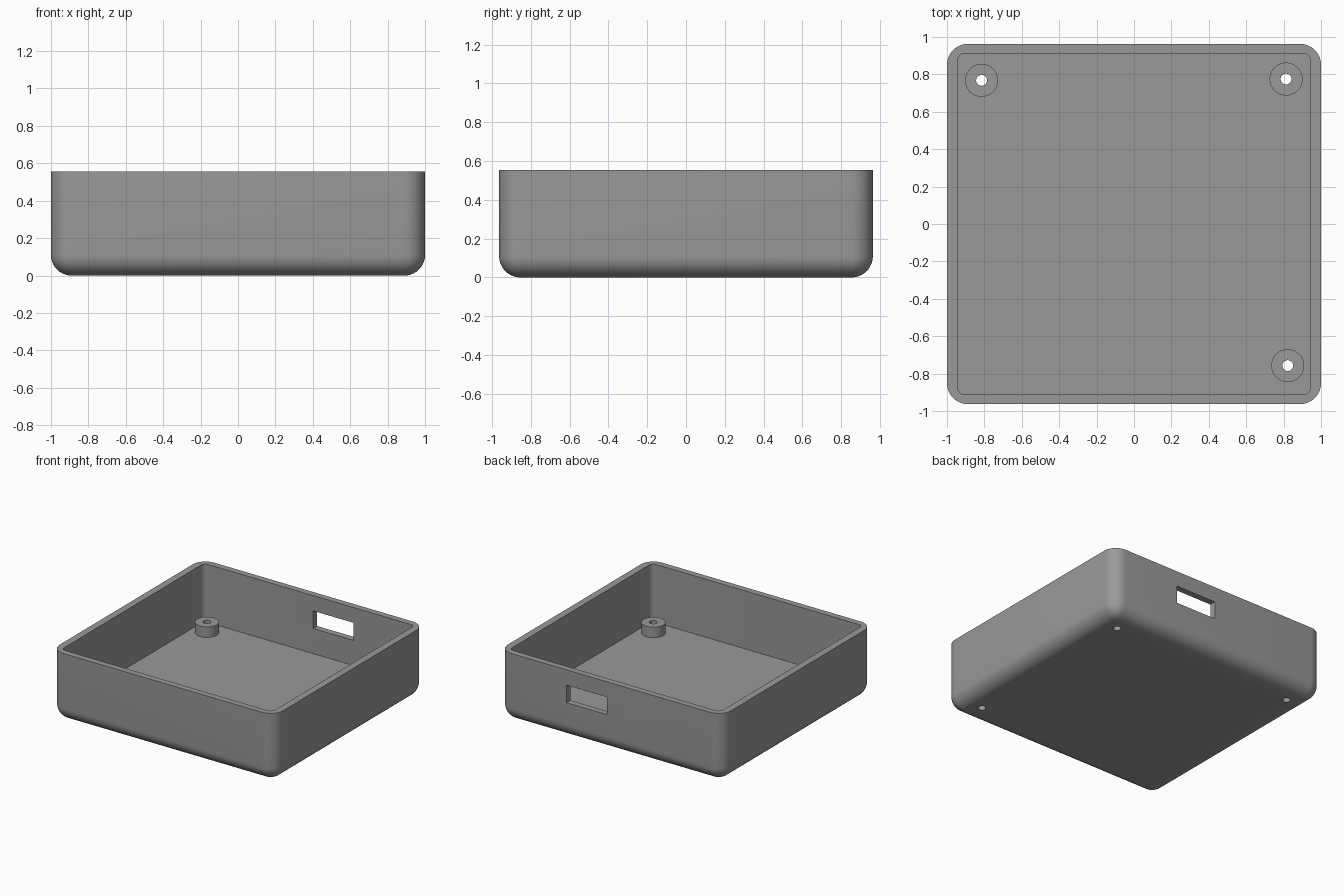
import bpy, bmesh, math

if "Cube" in bpy.data.objects:
    bpy.data.objects.remove(bpy.data.objects["Cube"])

HX, HY, H = 1.0, 0.963, 0.555      # outer half sizes and height
R = 0.112                          # outer corner radius
IX, IY, IR = 0.943, 0.912, 0.04    # cavity half sizes and corner radius
FLOOR, BOSS_TOP = 0.085, 0.17
BOSSES = [(-0.815, 0.768), (0.813, 0.775), (0.822, -0.757)]
BOSS_R, HOLE_R = 0.088, 0.029
SEG = 10

grey = bpy.data.materials.new("plastic grey")
grey.diffuse_color = (0.32, 0.32, 0.32, 1)
grey.use_nodes = True
grey.node_tree.nodes["Principled BSDF"].inputs["Base Color"].default_value = grey.diffuse_color


def rounded_loop(bm, hx, hy, r, z):
    """Ring of vertices around a rounded rectangle."""
    verts = []
    for q, (sx, sy) in enumerate([(1, 1), (-1, 1), (-1, -1), (1, -1)]):
        for i in range(SEG + 1):
            a = math.pi / 2 * (q + i / SEG)
            verts.append(bm.verts.new((sx * (hx - r) + r * math.cos(a),
                                       sy * (hy - r) + r * math.sin(a), z)))
    return verts


def circle_loop(bm, x, y, r, z, n=40):
    return [bm.verts.new((x + r * math.cos(2 * math.pi * i / n),
                          y + r * math.sin(2 * math.pi * i / n), z)) for i in range(n)]


def bridge(bm, loops):
    for a, b in zip(loops, loops[1:]):
        n = len(a)
        for i in range(n):
            j = (i + 1) % n
            bm.faces.new((a[i], a[j], b[j], b[i]))


def finish(bm, name):
    bmesh.ops.recalc_face_normals(bm, faces=bm.faces)
    me = bpy.data.meshes.new(name)
    bm.to_mesh(me)
    bm.free()
    me.materials.append(grey)
    ob = bpy.data.objects.new(name, me)
    bpy.context.collection.objects.link(ob)
    return ob


def activate(ob):
    bpy.ops.object.select_all(action='DESELECT')
    ob.select_set(True)
    bpy.context.view_layer.objects.active = ob


def smooth(ob):
    activate(ob)
    bpy.ops.object.shade_smooth_by_angle(angle=math.radians(30))


# Tray shell: filleted base, straight walls, flat rim, cavity
bm = bmesh.new()
loops = []
fillet = R - 0.002
for i in range(SEG + 1):
    a = math.pi / 2 * i / SEG
    inset = fillet * (1 - math.sin(a))
    loops.append(rounded_loop(bm, HX - inset, HY - inset, R - inset, fillet * (1 - math.cos(a))))
loops.append(rounded_loop(bm, HX, HY, R, H))
loops.append(rounded_loop(bm, IX, IY, IR, H))
loops.append(rounded_loop(bm, IX, IY, IR, FLOOR))
bridge(bm, loops)
bm.faces.new(loops[0])
bm.faces.new(loops[-1])
tray = finish(bm, "tray")

# Cutters: screw holes through the floor, port opening in the back wall
cutters = []
for x, y in BOSSES:
    bm = bmesh.new()
    ends = [circle_loop(bm, x, y, HOLE_R, z) for z in (-0.1, 0.2)]
    bridge(bm, ends)
    for e in ends:
        bm.faces.new(e)
    cutters.append(finish(bm, "hole_cutter"))
bm = bmesh.new()
bmesh.ops.create_cube(bm, size=1)
bmesh.ops.scale(bm, vec=(0.362, 0.3, 0.142), verts=bm.verts)
bmesh.ops.translate(bm, vec=(0.215, 0.94, 0.36), verts=bm.verts)
cutters.append(finish(bm, "port_cutter"))

activate(tray)
for c in cutters:
    mod = tray.modifiers.new("cut", 'BOOLEAN')
    mod.operation, mod.solver, mod.object = 'DIFFERENCE', 'EXACT', c
    bpy.ops.object.modifier_apply(modifier=mod.name)
for c in cutters:
    bpy.data.objects.remove(c)
smooth(tray)

# Screw bosses: hollow posts standing on the floor
for x, y in BOSSES:
    bm = bmesh.new()
    bridge(bm, [circle_loop(bm, x, y, r, z) for r, z in
                ((BOSS_R, FLOOR), (BOSS_R, BOSS_TOP), (HOLE_R, BOSS_TOP), (HOLE_R, FLOOR))])
    # Open underneath, so orient the rim upward explicitly
    boss = finish(bm, "screw_boss")
    rim = max(boss.data.polygons, key=lambda p: p.center.z)
    if rim.normal.z < 0:
        boss.data.flip_normals()
    smooth(boss)
